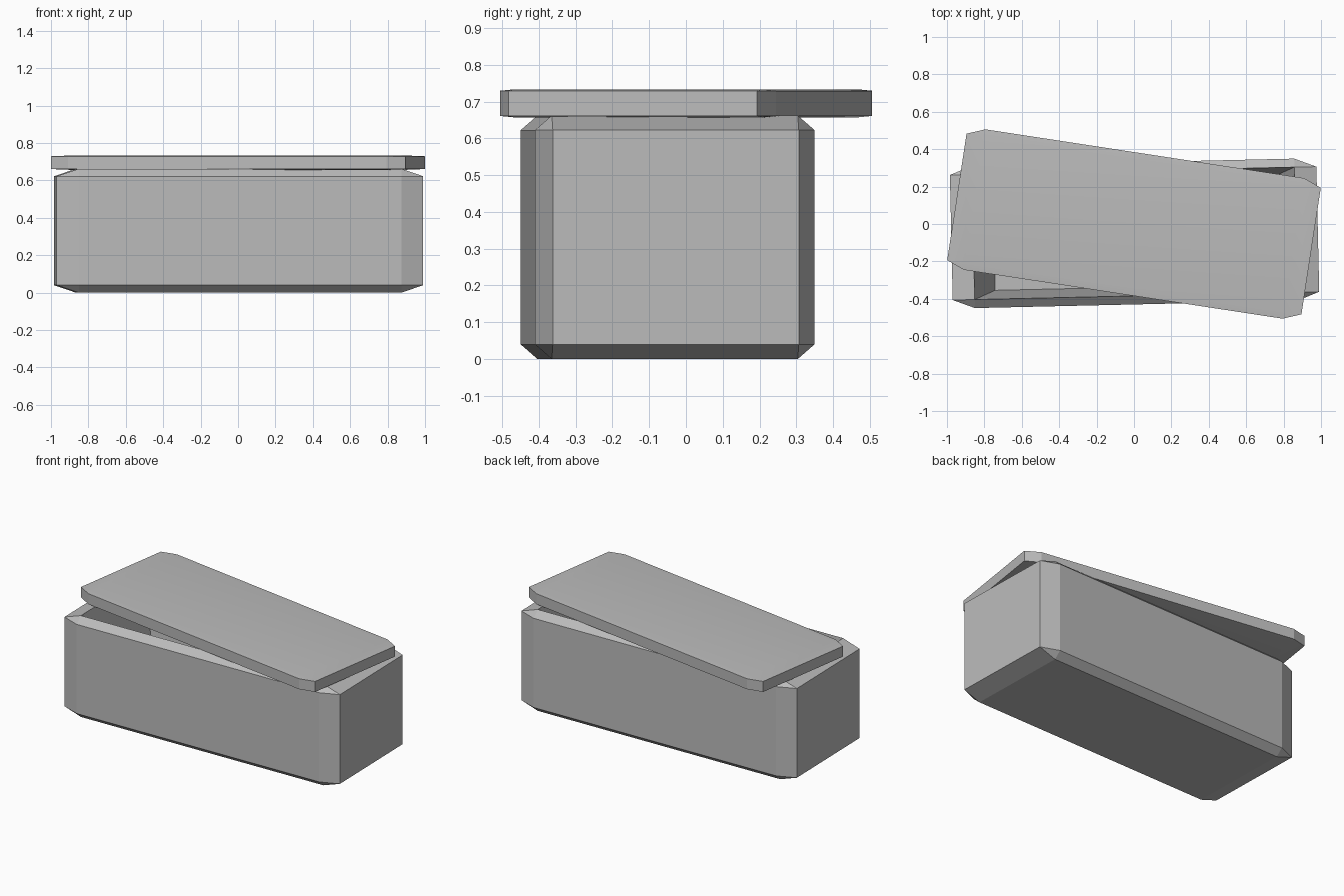
import bpy, bmesh, math
from mathutils import Matrix

if "Cube" in bpy.data.objects:
    bpy.data.objects.remove(bpy.data.objects["Cube"], do_unlink=True)

# Single stone colour
stone = bpy.data.materials.new("grey stone")
stone.use_nodes = True
colour = (0.5, 0.5, 0.5, 1)
stone.diffuse_color = colour
stone.node_tree.nodes["Principled BSDF"].inputs["Base Color"].default_value = colour


def chamfered_box(name, half, bevel, centre, turn, hollow=None):
    """Unit cube with chamfered edges, stretched to size; hollow = (floor scale x, y, floor z)."""
    bm = bmesh.new()
    bmesh.ops.create_cube(bm, size=2)
    bmesh.ops.bevel(bm, geom=bm.edges[:], offset=bevel, segments=1,
                    affect='EDGES', clamp_overlap=True)
    bmesh.ops.scale(bm, vec=half, verts=bm.verts)
    if hollow:
        # Sink the top face to form tapering inner walls and a floor
        top = max(bm.faces, key=lambda f: f.calc_center_median().z)
        sx, sy, floor_z = hollow
        floor = bmesh.ops.extrude_discrete_faces(bm, faces=[top])["faces"][0]
        for v in floor.verts:
            v.co.x *= sx
            v.co.y *= sy
            v.co.z = floor_z - centre[2]
    bmesh.ops.recalc_face_normals(bm, faces=bm.faces)
    bm.transform(Matrix.Translation(centre) @ Matrix.Rotation(math.radians(turn), 4, 'Z'))
    mesh = bpy.data.meshes.new(name)
    bm.to_mesh(mesh)
    bm.free()
    mesh.materials.append(stone)
    obj = bpy.data.objects.new(name, mesh)
    bpy.context.collection.objects.link(obj)
    return obj


# Hollow stone coffer
chamfered_box("coffer", (0.98, 0.38, 0.331), 0.12, (0.003, -0.05, 0.331), 1.3,
              hollow=(0.872, 0.86, 0.1))

# Slab lid, pushed askew
lid = chamfered_box("lid", (0.958, 0.38, 0.038), 0.1, (0, 0, 0.695), -8.7)
bpy.ops.object.select_all(action='DESELECT')
lid.select_set(True)
bpy.context.view_layer.objects.active = lid
bpy.ops.object.shade_smooth_by_angle(angle=math.radians(15))
